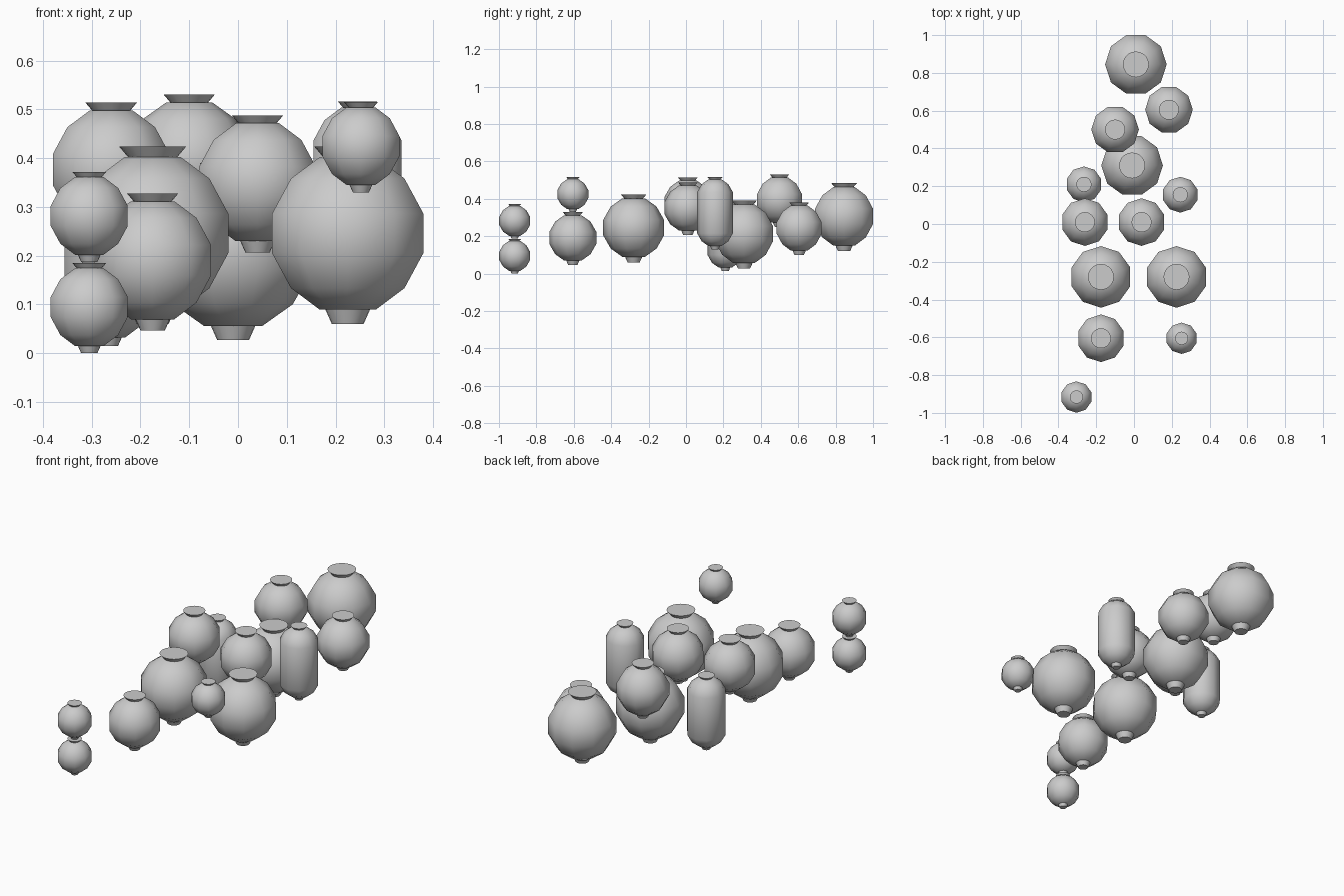
import bpy, bmesh
from math import cos, sin, pi, radians

cube = bpy.data.objects.get("Cube")
if cube:
    bpy.data.objects.remove(cube, do_unlink=True)

paper = bpy.data.materials.new("light_grey")
paper.use_nodes = True
GREY = (0.6, 0.6, 0.6, 1)
paper.diffuse_color = GREY
paper.node_tree.nodes["Principled BSDF"].inputs["Base Color"].default_value = GREY


def lathe(name, profile, sides, start, location):
    """Closed solid of revolution from (radius, height) points, bottom to top."""
    bm = bmesh.new()
    rings = []
    for r, z in profile:
        angles = [start + 2 * pi * i / sides for i in range(sides)]
        rings.append([bm.verts.new((r * cos(a), r * sin(a), z)) for a in angles])
    for low, high in zip(rings, rings[1:]):
        for i in range(sides):
            j = (i + 1) % sides
            bm.faces.new((low[i], low[j], high[j], high[i]))
    bm.faces.new(rings[0][::-1])
    bm.faces.new(rings[-1])
    mesh = bpy.data.meshes.new(name)
    bm.to_mesh(mesh)
    bm.free()
    mesh.materials.append(paper)
    obj = bpy.data.objects.new(name, mesh)
    obj.location = location
    bpy.context.collection.objects.link(obj)
    bpy.ops.object.select_all(action="DESELECT")
    obj.select_set(True)
    bpy.context.view_layer.objects.active = obj
    bpy.ops.object.shade_smooth_by_angle(angle=radians(45))


# Quarter outline of the rounded shade, in units of its radius
SHADE = [(1, 0.25), (0.75, 0.69), (0.37, 0.96)]
FOOT = 0.18
RIM = 0.13


def lantern(name, x, y, base, radius, stretch=0.0, start=pi / 2):
    """Shade with a tapered foot and a flared rim; stretch lengthens the shade."""
    half = SHADE[-1][1] * radius + stretch
    upper = [(r * radius, z * radius + stretch) for r, z in SHADE]
    lower = [(r, -z) for r, z in reversed(upper)]
    centre = base + FOOT * radius + half
    lathe(name + "_shade", lower + upper, 10, start, (x, y, centre))
    foot = [(0.2 * radius, 0), (0.28 * radius, FOOT * radius)]
    lathe(name + "_foot", foot, 20, start, (x, y, base))
    rim = [(0.31 * radius, 0), (0.42 * radius, RIM * radius)]
    lathe(name + "_rim", rim, 20, start, (x, y, centre + half))


LARGE, MEDIUM, SMALL, SLIM = 0.163, 0.126, 0.083, 0.095

# Back group, turned a quarter turn
lantern("back_large_lantern", 0.01, 0.845, 0.12, LARGE, start=0)
lantern("back_left_lantern", 0.185, 0.605, 0.1, MEDIUM, start=0)
lantern("back_right_lantern", -0.1, 0.5, 0.25, MEDIUM, start=0)
lantern("back_low_lantern", -0.01, 0.31, 0.027, LARGE, start=0)

# Tall slim lanterns
lantern("right_tall_lantern", -0.265, 0.21, 0.015, SLIM, stretch=0.087)
lantern("left_tall_lantern", 0.245, 0.155, 0.13, SLIM, stretch=0.087)

# Middle group
lantern("middle_right_lantern", -0.26, 0.01, 0.233, MEDIUM)
lantern("middle_left_lantern", 0.04, 0.01, 0.207, MEDIUM)
for side, x in (("right", -0.175), ("left", 0.225)):
    lantern("large_" + side + "_lantern", x, -0.28, 0.06, LARGE)

# Front group
lantern("front_right_lantern", -0.175, -0.605, 0.047, MEDIUM)
lantern("front_left_lantern", 0.252, -0.605, 0.33, SMALL)
for level, base in (("lower", 0), ("upper", 0.187)):
    lantern(level + "_small_lantern", -0.305, -0.916, base, SMALL)
